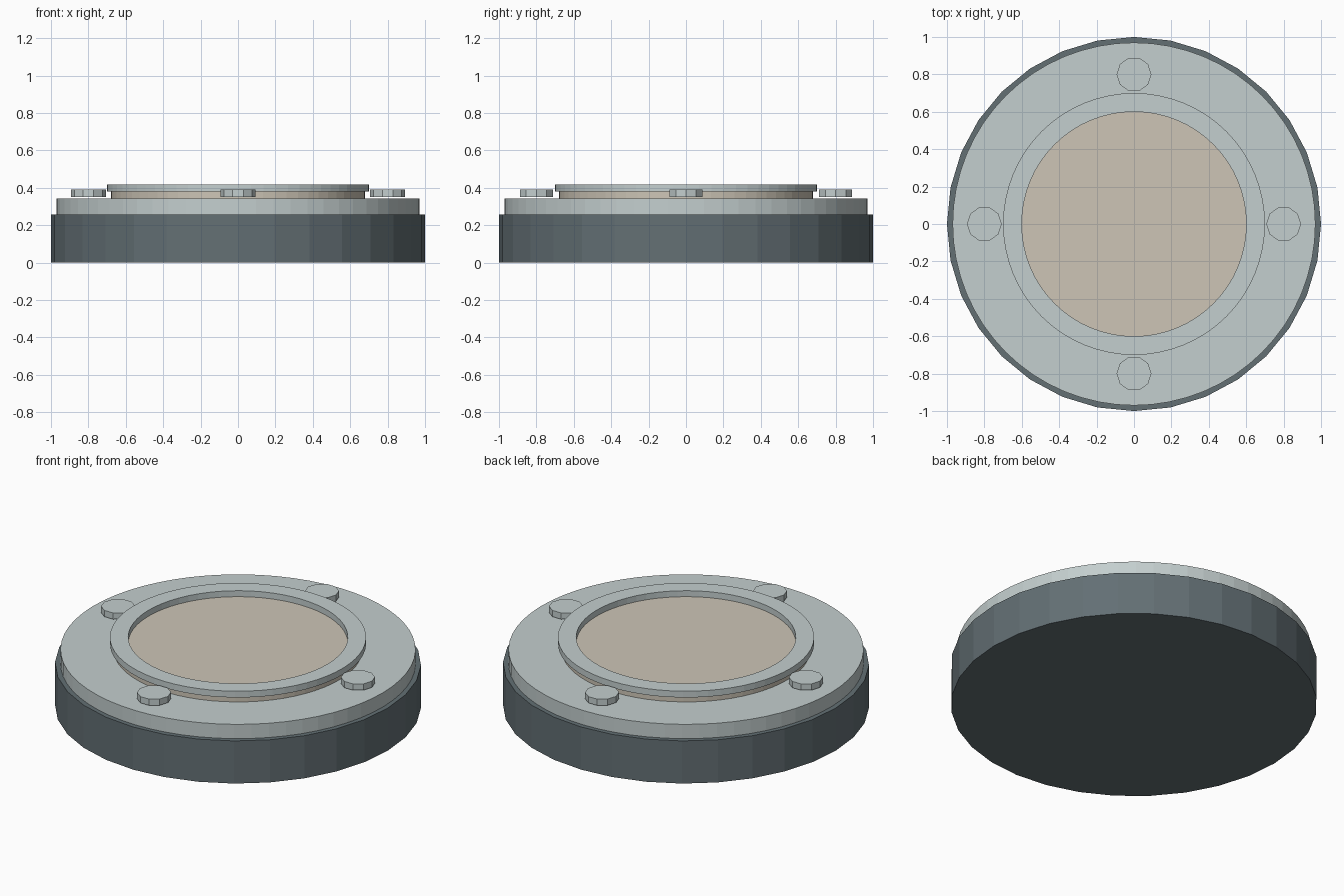
import bpy, bmesh, math
from mathutils import Matrix, Vector

cube = bpy.data.objects.get("Cube")
if cube:
    bpy.data.objects.remove(cube, do_unlink=True)


def material(name, rgb):
    mat = bpy.data.materials.new(name)
    mat.use_nodes = True
    color = (*rgb, 1.0)
    mat.diffuse_color = color
    mat.node_tree.nodes["Principled BSDF"].inputs["Base Color"].default_value = color
    return mat


def finish(name, bm, mat, location=(0, 0, 0)):
    bmesh.ops.recalc_face_normals(bm, faces=bm.faces)
    mesh = bpy.data.meshes.new(name)
    bm.to_mesh(mesh)
    bm.free()
    mesh.materials.append(mat)
    obj = bpy.data.objects.new(name, mesh)
    obj.location = location
    bpy.context.collection.objects.link(obj)
    return obj


def disc(name, radius, bottom, top, sides, mat, x=0, y=0):
    """Upright cylinder with one corner on the +x axis."""
    bm = bmesh.new()
    bmesh.ops.create_cone(bm, cap_ends=True, segments=sides, radius1=radius,
                          radius2=radius, depth=top - bottom)
    corner = bm.verts[:][0].co
    turn = Matrix.Rotation(-math.atan2(corner.y, corner.x), 3, "Z")
    bmesh.ops.rotate(bm, verts=bm.verts, matrix=turn)
    return finish(name, bm, mat, (x, y, (bottom + top) / 2))


def ring(name, inner, outer, bottom, top, sides, mat):
    """Rectangular profile spun about the z axis."""
    bm = bmesh.new()
    corners = [(inner, bottom), (outer, bottom), (outer, top), (inner, top)]
    verts = [bm.verts.new((r, 0, z)) for r, z in corners]
    edges = [bm.edges.new((verts[i - 1], verts[i])) for i in range(4)]
    bmesh.ops.spin(bm, geom=verts + edges, cent=(0, 0, 0), axis=Vector((0, 0, 1)),
                   angle=math.tau, steps=sides)
    bmesh.ops.remove_doubles(bm, verts=bm.verts, dist=0.0001)
    return finish(name, bm, mat)


dark_steel = material("dark_steel", (0.125, 0.16, 0.175))
pale_metal = material("pale_metal", (0.55, 0.62, 0.62))
beige = material("beige", (0.61, 0.56, 0.47))

# Heavy base and the cover plate on it
disc("base", 1.0, 0, 0.257, 32, dark_steel)
disc("cover_plate", 0.97, 0.25, 0.343, 64, pale_metal)

# Central pad with its retaining ring
disc("center_pad", 0.68, 0.34, 0.381, 64, beige)
ring("retaining_ring", 0.60, 0.70, 0.379, 0.417, 64, pale_metal)

# Four bolt heads around the plate
for side, (x, y) in {"left": (1, 0), "back": (0, 1),
                     "right": (-1, 0), "front": (0, -1)}.items():
    disc(side + "_bolt", 0.093, 0.352, 0.39, 10, pale_metal, 0.8 * x, 0.8 * y)
